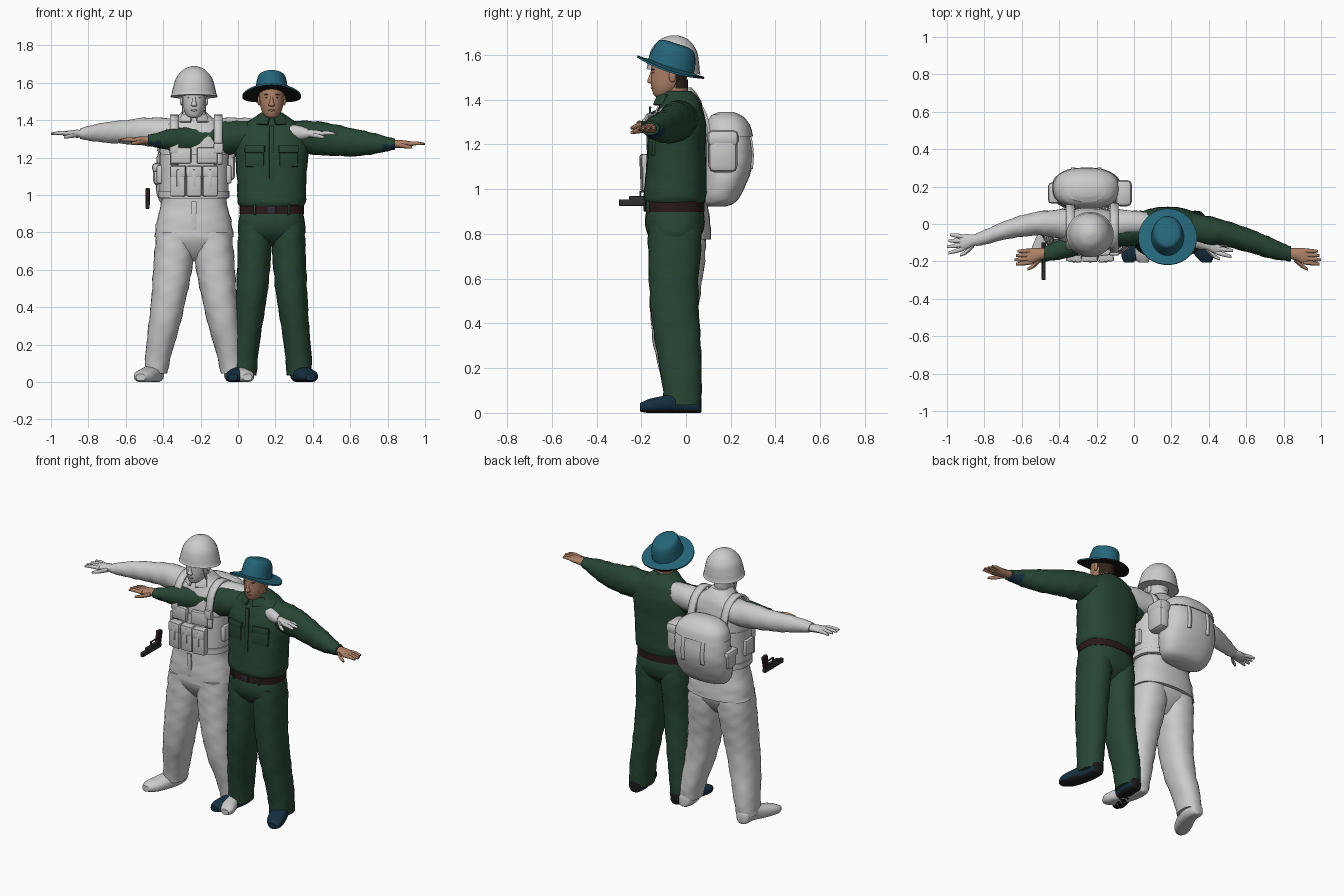
import bpy, bmesh, math
from mathutils import Matrix, Vector

cube = bpy.data.objects.get("Cube")
if cube:
    bpy.data.objects.remove(cube)


def material(name, red, green, blue):
    m = bpy.data.materials.new(name)
    m.use_nodes = True
    m.diffuse_color = (red, green, blue, 1)
    shader = next(n for n in m.node_tree.nodes if n.type == 'BSDF_PRINCIPLED')
    shader.inputs["Base Color"].default_value = (red, green, blue, 1)
    shader.inputs["Roughness"].default_value = 0.8
    return m


WHITE = material("pale grey", .6, .6, .6)
GREEN = material("dark green cloth", .02, .06, .034)
TEAL = material("teal hat", .018, .13, .19)
NAVY = material("navy shoe", .008, .029, .053)
SKIN = material("skin", .42, .22, .135)
HAIR = material("dark brown hair", .03, .016, .011)
LEATHER = material("brown leather", .022, .01, .009)
BLACK = material("black", .01, .01, .012)
METAL = material("gun metal", .03, .03, .034)


def finish(name, bm, mats, rule=None, angle=40):
    """Turn a bmesh into a smooth object; rule(center, normal) picks the colour."""
    bmesh.ops.recalc_face_normals(bm, faces=bm.faces)
    bm.normal_update()
    if rule:
        for f in bm.faces:
            f.material_index = int(rule(f.calc_center_median(), f.normal))
    mesh = bpy.data.meshes.new(name)
    bm.to_mesh(mesh)
    bm.free()
    for m in mats:
        mesh.materials.append(m)
    mesh.shade_smooth()
    mesh.set_sharp_from_angle(angle=math.radians(angle))
    obj = bpy.data.objects.new(name, mesh)
    bpy.context.collection.objects.link(obj)
    return obj


def smooth_rows(rows, steps):
    """Catmull-Rom interpolation between cross-sections."""
    out = []
    for i in range(len(rows) - 1):
        a, b, c, d = (rows[max(0, min(len(rows) - 1, i + k))] for k in (-1, 0, 1, 2))
        for s in range(steps):
            t = s / steps
            out.append([q + t * (r - p) / 2 + t * t * (p - 2.5 * q + 2 * r - s_ / 2)
                        + t ** 3 * (1.5 * (q - r) + (s_ - p) / 2)
                        for p, q, r, s_ in zip(a, b, c, d)])
    return out + [list(rows[-1])]


def loft(name, mats, rows, axis='z', cx=0, side=1, power=2, steps=5, sides=28,
         fold=0, caps=True, rule=None, edit=None):
    """Rows are (x, y, z, half width, half depth); x is mirrored by side about cx."""
    bm = bmesh.new()
    rings = []
    for i, (x, y, z, ra, rb) in enumerate(smooth_rows(rows, steps)):
        ring = []
        for k in range(sides):
            t = math.tau * k / sides
            c, s = math.cos(t), math.sin(t)
            r = 1 + fold * math.sin(3 * t + 1.3 * i) + fold * math.sin(5 * t - 2.1 * i)
            a = r * ra * math.copysign(abs(c) ** (2 / power), c)
            b = r * rb * math.copysign(abs(s) ** (2 / power), s)
            p = {'z': (x + a, y + b, z), 'x': (x, y + a, z + b), 'y': (x + a, y, z + b)}[axis]
            ring.append(bm.verts.new((cx + side * p[0], p[1], p[2])))
        rings.append(ring)
    pairs = list(zip(rings, rings[1:]))
    if not caps:
        pairs.append((rings[-1], rings[0]))
    for low, high in pairs:
        for k in range(sides):
            n = (k + 1) % sides
            bm.faces.new((low[k], low[n], high[n], high[k]))
    if caps:
        bm.faces.new(rings[0])
        bm.faces.new(rings[-1])
    if edit:
        for v in bm.verts:
            edit(v)
    return finish(name, bm, mats, rule)


def box(name, mat, center, size, turn=0, tilt=0, round_=.25):
    bm = bmesh.new()
    bmesh.ops.create_cube(bm, size=1)
    bmesh.ops.scale(bm, vec=size, verts=bm.verts)
    bmesh.ops.bevel(bm, geom=bm.edges[:], offset=min(size) * round_, segments=2,
                    affect='EDGES', profile=.5)
    spin = Matrix.Rotation(turn, 4, 'Z') @ Matrix.Rotation(tilt, 4, 'X')
    bm.transform(Matrix.Translation(center) @ spin)
    return finish(name, bm, [mat])


def ball(name, mat, center, size):
    bm = bmesh.new()
    bmesh.ops.create_uvsphere(bm, u_segments=16, v_segments=10, radius=1)
    bm.transform(Matrix.Translation(center) @ Matrix.Diagonal((*size, 1)))
    return finish(name, bm, [mat])


def ribbon(name, mat, x, width, path):
    """A flat strap following a (y, z) path."""
    bm = bmesh.new()
    pts = smooth_rows(path, 4)
    edges = [[bm.verts.new((x + s * width / 2, y, z)) for s in (-1, 1)] for y, z in pts]
    for a, b in zip(edges, edges[1:]):
        bm.faces.new((a[0], a[1], b[1], b[0]))
    obj = finish(name, bm, [mat])
    thick = obj.modifiers.new("thickness", 'SOLIDIFY')
    thick.thickness, thick.offset = .014, 0


def hand(name, mat, cx, side, x, y, z, reach, spread):
    loft(name + "_palm", [mat], [(x - .03, y + .008, z, .026, .02), (x + .02, y, z, .033, .022),
         (x + .065, y - .01, z, .043, .017), (x + .09, y - .012, z, .038, .011)], 'x', cx, side, sides=14)
    for i in range(4):
        f = i - 1.5
        y0, y1 = y - .012 - f * .02, y - .018 - f * spread
        end = x + reach - .008 * abs(f - .5)
        loft(f"{name}_finger_{i + 1}", [mat], [(x + .06, y0, z, .012, .012),
             ((x + .06 + end) / 2, (y0 + y1) / 2, z + .004, .012, .011),
             (end, y1, z, .007, .006)], 'x', cx, side, sides=10)
    loft(name + "_thumb", [mat], [(x + .01, y - .02, z - .004, .016, .014),
         (x + .05, y - .06, z - .012, .013, .012), (x + .085, y - .08, z - .018, .007, .007)],
         'x', cx, side, sides=10)


def head(name, mats, cx, rule=None):
    loft(name + "_head", mats, [(0, -.108, 1.412, .02, .025), (0, -.098, 1.425, .04, .048),
         (0, -.083, 1.465, .058, .073), (0, -.073, 1.52, .066, .083), (0, -.066, 1.57, .067, .086),
         (0, -.062, 1.62, .054, .068), (0, -.06, 1.645, .02, .025)], cx=cx, rule=rule)
    loft(name + "_neck", mats, [(0, -.03, 1.36, .06, .06), (0, -.045, 1.42, .05, .055),
         (0, -.045, 1.49, .05, .055)], cx=cx, rule=rule)
    loft(name + "_nose", mats[:1], [(0, -.146, 1.47, .008, .006), (0, -.156, 1.48, .017, .017),
         (0, -.154, 1.5, .01, .013), (0, -.15, 1.53, .007, .006)], cx=cx, sides=12)
    ball(name + "_lips", mats[0], (cx, -.146, 1.453), (.02, .012, .007))
    for s, label in ((1, "left"), (-1, "right")):
        ball(f"{name}_{label}_ear", mats[0], (cx + s * .067, -.06, 1.505), (.009, .016, .027))
        ball(f"{name}_{label}_brow", mats[-1], (cx + s * .028, -.146, 1.536), (.013, .007, .0025))
        ball(f"{name}_{label}_eye", mats[-1], (cx + s * .028, -.145, 1.521), (.006, .005, .003))


def shoe(name, mats, cx, side, x, splay):
    def flatten(v):
        v.co.z = max(v.co.z, 0)
    loft(name, mats, [(x, .07, .035, .02, .03), (x, .055, .04, .042, .042), (x, -.01, .048, .05, .052),
         (x + splay * .4, -.09, .037, .057, .042), (x + splay * .8, -.165, .03, .052, .032),
         (x + splay, -.205, .025, .025, .018)], 'y', cx, side, power=2.4,
         rule=lambda c, n: c.z < .014 or n.y > .5, edit=flatten)


# Figure in the brimmed hat
HX = .18
loft("shirt", [GREEN], [(0, -.05, .935, .165, .128), (0, -.05, .965, .183, .14),
     (0, -.045, 1.05, .184, .137), (0, -.04, 1.18, .193, .128), (0, -.033, 1.28, .198, .123),
     (0, -.025, 1.36, .165, .1), (0, -.027, 1.41, .1, .08), (0, -.04, 1.44, .056, .062)],
     cx=HX, power=2.4, fold=.006)
loft("trouser_seat", [GREEN], [(0, -.05, .92, .165, .125), (0, -.05, .85, .178, .134),
     (0, -.05, .79, .178, .117), (0, -.05, .745, .14, .075), (0, -.05, .725, .09, .045)],
     cx=HX, power=2.4)
loft("belt", [LEATHER], [(0, -.05, z, .172, .132) for z in (.898, .944)], cx=HX, power=2.4, steps=1)
box("belt_buckle", METAL, (HX, -.184, .921), (.045, .01, .04))
box("shirt_placket", GREEN, (HX, -.17, 1.17), (.026, .01, .4), tilt=-.05)
head("hat_figure", [SKIN, HAIR], HX, lambda c, n: c.z > 1.57 or (c.y > -.05 and c.z > 1.45))

for side, label in ((1, "left"), (-1, "right")):
    lift = 0 if side == 1 else .02
    loft(label + "_green_sleeve", [GREEN, NAVY], [(.12, -.025, 1.315, .085, .08), (.23, -.04, 1.305, .08, .09),
         (.32, -.055, 1.295, .07, .086), (.44, -.09, 1.28 + lift / 2, .064, .074),
         (.54, -.125, 1.275 + lift, .058, .058), (.62, -.15, 1.272 + lift, .046, .038),
         (.66, -.16, 1.272 + lift, .04, .03)], 'x', HX, side, fold=.018,
         rule=lambda c, n: abs(c.x - HX) > .59 and n.z < -.15)
    hand(f"hat_figure_{label}_hand", SKIN, HX, side, .665, -.162, 1.272 + lift, .155, .023)
    loft(label + "_green_trouser_leg", [GREEN], [(.088, -.05, .86, .085, .115), (.09, -.05, .76, .09, .12),
         (.097, -.055, .6, .088, .111), (.109, -.05, .45, .083, .108), (.125, -.034, .3, .075, .101),
         (.142, -.02, .15, .071, .09), (.148, -.015, .035, .068, .083)],
         cx=HX, side=side, power=2.2, fold=.014)
    shoe(label + "_navy_shoe", [NAVY, BLACK], HX, side, .148, .06)
    box(label + "_shirt_pocket", GREEN, (HX + side * .09, -.152, 1.2), (.1, .016, .1), side * .2, -.06)
    box(label + "_pocket_flap", GREEN, (HX + side * .09, -.153, 1.245), (.108, .02, .04), side * .2, -.06)
    box(label + "_shirt_collar", GREEN, (HX + side * .045, -.112, 1.4), (.075, .014, .055), side * .6, -.5)
    box(label + "_belt_loop", GREEN, (HX + side * .09, -.168, .921), (.012, .02, .055), side * .2)


# Hat with a gently drooping, tilted brim
def tilt_hat(v):
    v.co.z -= .8 * v.co.x ** 2
    v.co = Matrix.Rotation(-.31, 3, 'X') @ v.co + Vector((HX, -.068, 1.547))


loft("hat_crown", [TEAL], [(0, 0, .002, .088, .108), (0, 0, .03, .085, .104), (0, -.002, .07, .08, .095),
     (0, -.006, .097, .069, .08), (0, -.008, .106, .046, .052), (0, -.008, .107, .015, .017)], edit=tilt_hat)
loft("hat_brim", [TEAL, BLACK], [(0, 0, -.008, .06, .07), (0, 0, -.009, .12, .128),
     (0, 0, -.006, .157, .157), (0, 0, .003, .157, .157), (0, 0, .003, .12, .128), (0, 0, .006, .06, .07)],
     steps=1, sides=40, caps=False, edit=tilt_hat, rule=lambda c, n: n.z < -.2)

# Figure in the helmet
SX = -.235
loft("jacket", [WHITE], [(0, -.025, .775, .212, .138), (0, -.027, .86, .2, .135), (0, -.03, .97, .175, .122),
     (0, -.03, 1.15, .178, .12), (0, -.025, 1.29, .185, .112), (0, -.02, 1.37, .155, .095),
     (0, -.022, 1.42, .09, .075), (0, -.035, 1.455, .055, .06)], cx=SX, power=2.4, fold=.008)
loft("grey_trouser_seat", [WHITE], [(0, -.035, .85, .18, .125), (0, -.035, .77, .195, .125),
     (0, -.035, .71, .175, .1), (0, -.035, .665, .13, .065), (0, -.035, .645, .08, .04)], cx=SX, power=2.4)
loft("vest", [WHITE], [(0, -.03, .98, .184, .132), (0, -.03, 1.1, .184, .13), (0, -.03, 1.22, .186, .127)],
     cx=SX, power=2.4)
loft("vest_belt", [WHITE], [(0, -.03, z, .19, .139) for z in (.985, 1.02)], cx=SX, power=2.4, steps=1)
box("jacket_placket", WHITE, (SX, -.16, .87), (.028, .01, .19), tilt=.06)
head("helmet_figure", [WHITE], SX)


def tip_helmet(v):
    v.co.z -= .1 * (v.co.y + .055) * (1.69 - v.co.z) / .17


loft("helmet", [WHITE], [(0, -.056, 1.525, .127, .121), (0, -.056, 1.54, .12, .117), (0, -.055, 1.575, .112, .113),
     (0, -.053, 1.625, .096, .1), (0, -.052, 1.67, .058, .062), (0, -.052, 1.688, .015, .015)],
     cx=SX, edit=tip_helmet)

for side, label in ((1, "left"), (-1, "right")):
    reach = .02 if side == 1 else 0
    loft(label + "_grey_sleeve", [WHITE], [(.11, -.005, 1.33, .085, .078), (.25, .004, 1.338, .066, .076),
         (.36, -.01, 1.336, .058, .064), (.46, -.035 - reach, 1.334, .049, .056),
         (.56, -.07 - reach, 1.33, .04, .04), (.61, -.085 - reach, 1.327, .033, .027)],
         'x', SX, side, fold=.018)
    hand(f"helmet_figure_{label}_hand", WHITE, SX, side, .61, -.088 - reach, 1.327, .155, .033)
    loft(label + "_grey_trouser_leg", [WHITE], [(.1, -.035, .8, .1, .12), (.106, -.036, .7, .106, .123),
         (.117, -.045, .58, .103, .116), (.135, -.052, .45, .093, .108), (.16, -.045, .3, .084, .1),
         (.19, -.02, .15, .07, .09), (.205, -.012, .045, .062, .08)],
         cx=SX, side=side, power=2.3, fold=.014)
    shoe(label + "_grey_shoe", [WHITE, WHITE], SX, side, .21, .075)
    strap_x = SX + .012 + side * .118
    ribbon(label + "_vest_strap", WHITE, strap_x, .045, [(-.15, 1.16), (-.145, 1.27), (-.125, 1.36),
           (-.075, 1.41), (-.01, 1.42), (.06, 1.38), (.1, 1.28), (.105, 1.12)])
    box(label + "_strap_buckle", WHITE, (strap_x, -.158, 1.25), (.05, .02, .055))
    box(label + "_chest_panel", WHITE, (SX + side * .07, -.155, 1.21), (.11, .03, .085), side * .12)
    box(label + "_grey_collar", WHITE, (SX + side * .042, -.105, 1.41), (.07, .014, .05), side * .6, -.5)
    box(label + "_hip_pouch", WHITE, (SX + side * .178, -.04, 1.11), (.045, .09, .1))
    box(label + "_chin_strap", WHITE, (SX + side * .062, -.095, 1.48), (.006, .014, .1), 0, .35)

for i in range(3):
    x = SX + (i - 1) * .085
    box(f"ammo_pouch_{i + 1}", WHITE, (x, -.175, 1.075), (.08, .05, .165), (i - 1) * .12, round_=.15)
    box(f"ammo_pouch_flap_{i + 1}", WHITE, (x, -.18, 1.125), (.083, .046, .06), (i - 1) * .12, round_=.15)
    box(f"ammo_pouch_strap_{i + 1}", WHITE, (x, -.2, 1.09), (.016, .01, .09))

# Backpack
PX = -.255
loft("backpack", [WHITE], [(0, .135, .922, .09, .04), (0, .15, .945, .15, .075), (0, .17, 1.02, .182, .098),
     (0, .19, 1.12, .185, .11), (0, .19, 1.22, .175, .105), (0, .182, 1.3, .15, .09),
     (0, .178, 1.335, .1, .058)], cx=PX, power=2.4, fold=.006)
loft("backpack_lid", [WHITE], [(0, .19, 1.235, .178, .11), (0, .187, 1.285, .163, .1), (0, .182, 1.325, .12, .073),
     (0, .18, 1.345, .06, .035)], cx=PX, power=2.4)
for i, x in enumerate((-.07, .07)):
    ribbon(f"lid_strap_{i + 1}", WHITE, PX + x, .022, [(.245, 1.31), (.283, 1.24), (.296, 1.16), (.292, 1.09)])
for name, x, depth, z, tall in (("left", -.055, .13, 1.17, .19), ("right", -.415, .1, 1.11, .12)):
    box(name + "_pack_pocket", WHITE, (x, .165, z), (.08, depth, tall), round_=.35)
    box(name + "_pack_pocket_flap", WHITE, (x, .165, z + tall * .3), (.088, depth + .012, tall * .4), round_=.35)

# Upturned pistol floating beside the helmet figure
GX = -.483
box("pistol_slide", METAL, (GX, -.205, .94), (.022, .19, .03))
box("pistol_frame", METAL, (GX, -.185, .96), (.02, .14, .018))
box("pistol_grip", LEATHER, (GX, -.125, .99), (.024, .04, .09), tilt=-.2)
box("trigger_guard_front", METAL, (GX, -.205, .977), (.01, .007, .03))
box("trigger_guard_top", METAL, (GX, -.175, .989), (.01, .06, .006))
